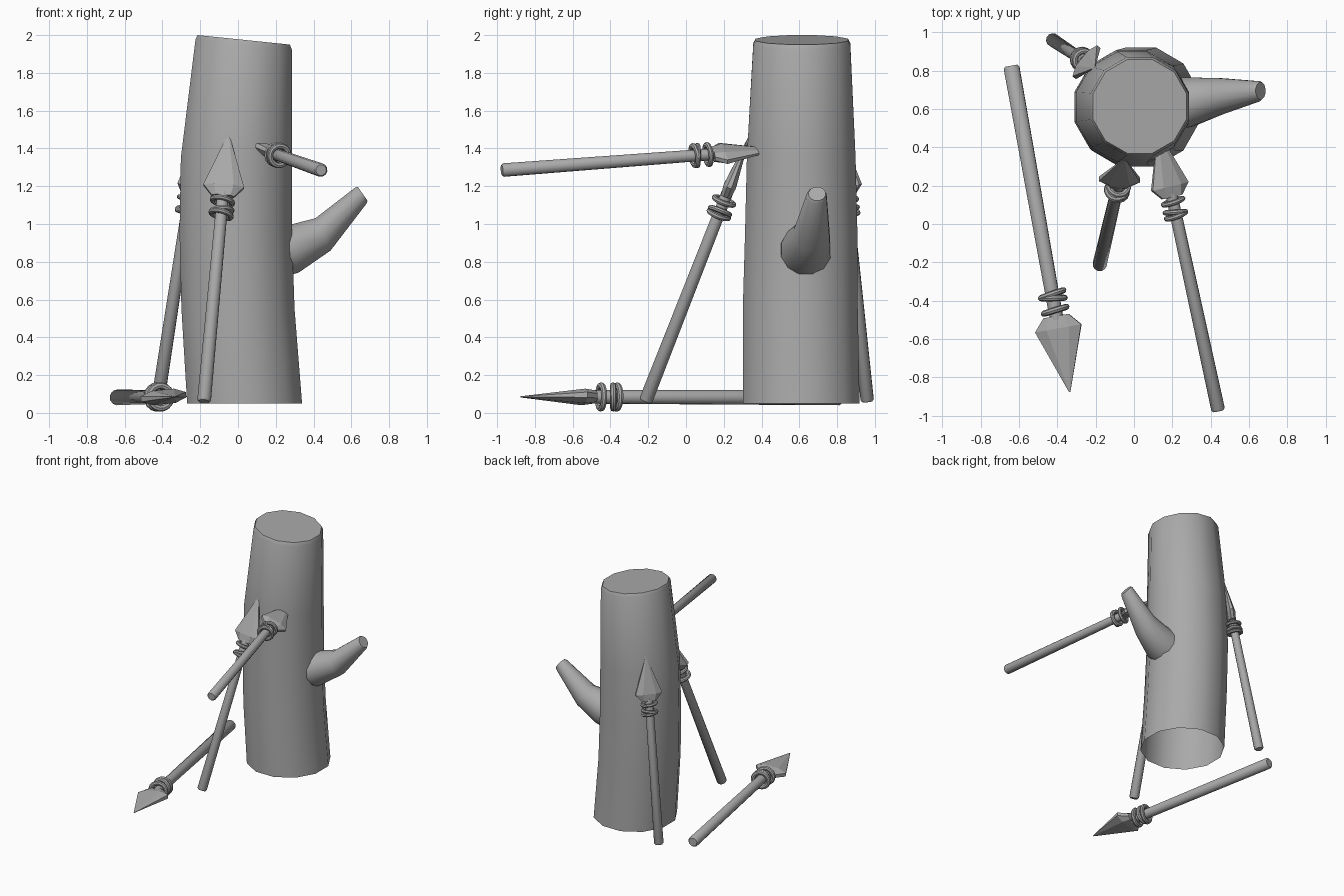
import bpy, bmesh, math
from mathutils import Vector, Matrix

if "Cube" in bpy.data.objects:
    bpy.data.objects.remove(bpy.data.objects["Cube"])

grey = bpy.data.materials.new("plain grey")
grey.diffuse_color = (0.4, 0.4, 0.4, 1)
grey.use_nodes = True
grey.node_tree.nodes["Principled BSDF"].inputs["Base Color"].default_value = grey.diffuse_color


def finish(name, bm, matrix=Matrix(), smooth=40):
    bmesh.ops.recalc_face_normals(bm, faces=bm.faces)
    me = bpy.data.meshes.new(name)
    bm.to_mesh(me)
    bm.free()
    me.transform(matrix)
    me.materials.append(grey)
    ob = bpy.data.objects.new(name, me)
    bpy.context.collection.objects.link(ob)
    if smooth:
        bpy.context.view_layer.objects.active = ob
        ob.select_set(True)
        bpy.ops.object.shade_smooth_by_angle(angle=math.radians(smooth))
        ob.select_set(False)
    return ob


def loft(rings, cap_start=True, cap_end=True):
    """Skin between rings of points."""
    bm = bmesh.new()
    vs = [[bm.verts.new(p) for p in ring] for ring in rings]
    n = len(vs[0])
    for a, b in zip(vs, vs[1:]):
        for i in range(n):
            j = (i + 1) % n
            bm.faces.new((a[i], a[j], b[j], b[i]))
    if cap_start:
        bm.faces.new(vs[0][::-1])
    if cap_end:
        bm.faces.new(vs[-1])
    return bm


def ellipse(c, u, v, n=12, phase=0.5):
    c, u, v = Vector(c), Vector(u), Vector(v)
    angles = [math.tau * (i + phase) / n for i in range(n)]
    return [c + u * math.cos(a) + v * math.sin(a) for a in angles]


# Trunk: open below, slanted top; rows are x, y, z, radius x, radius y, slant
rows = [(0.035, 0.61, 0.05, 0.315, 0.32, 0),
        (0.0, 0.605, 0.55, 0.31, 0.315, 0),
        (-0.012, 0.61, 0.95, 0.308, 0.308, 0),
        (-0.008, 0.61, 1.35, 0.305, 0.298, 0),
        (0.03, 0.613, 1.95, 0.264, 0.266, -0.028),
        (0.03, 0.613, 1.975, 0.253, 0.253, -0.026)]
finish("trunk", loft([ellipse((x, y, z), (rx, 0, s), (0, ry, 0))
                      for x, y, z, rx, ry, s in rows], cap_start=False))

# Broken branch stub: centre, radius, pitch of the ring
rows = [((0.22, 0.63, 0.85), 0.14, 5),
        ((0.30, 0.635, 0.87), 0.133, 10),
        ((0.45, 0.665, 0.945), 0.098, 25),
        ((0.65, 0.692, 1.15), 0.054, 35),
        ((0.66, 0.694, 1.16), 0.046, 35)]
rings = []
for c, r, pitch in rows:
    a = math.radians(pitch)
    rings.append(ellipse(c, (0, r, 0), (-r * math.sin(a), 0, r * math.cos(a))))
finish("branch_stub", loft(rings))


def spear(name, butt, tip, width_dir):
    """Spear laid out along local z at length 1.72, then scaled to fit."""
    butt, tip = Vector(butt), Vector(tip)
    length = (tip - butt).length
    z = (tip - butt).normalized()
    x = Vector(width_dir)
    x = (x - z * x.dot(z)).normalized()
    y = z.cross(x)
    m = (Matrix.Translation(butt) @ Matrix((x, y, z)).transposed().to_4x4()
         @ Matrix.Scale(length / 1.72, 4))

    # shaft
    finish(name + "_shaft", loft([ellipse((0, 0, h), (r, 0, 0), (0, r, 0))
           for h, r in ((0, 0.033), (0.012, 0.042), (1.34, 0.036))]), m)

    # cord rings, tilted and crossing each other
    for k, (h, tilt) in enumerate(((1.205, 9), (1.225, -9), (1.29, 7))):
        t = Matrix.Translation((0, 0, h)) @ Matrix.Rotation(math.radians(tilt), 4, 'Y')
        hoops = []
        for i in range(8):
            a = math.tau * i / 8
            r = 0.06 + 0.018 * math.cos(a)
            hoops.append(ellipse((0, 0, 0.016 * math.sin(a)), (r, 0, 0), (0, r, 0), 16))
        bm = loft(hoops + hoops[:1], False, False)
        bmesh.ops.remove_doubles(bm, verts=bm.verts, dist=1e-5)
        finish(f"{name}_cord_{k + 1}", bm, m @ t)

    # faceted flat head
    def section(h, w, t, f, e):
        return [Vector((px, py, h)) for px, py in
                ((w, -e), (w, e), (f, t), (-f, t), (-w, e), (-w, -e), (-f, -t), (f, -t))]
    finish(name + "_head", loft([section(1.32, 0.066, 0.03, 0.045, 0.012),
                                 section(1.385, 0.122, 0.038, 0.06, 0.014),
                                 section(1.72, 0.004, 0.003, 0.002, 0.001)]), m, 0)


spear("ground_spear", (-0.64, 0.825, 0.082), (-0.335, -0.875, 0.085), (1, 0.18, 0.1))
spear("front_spear", (-0.18, -0.215, 0.06), (-0.05, 0.34, 1.475), (1, 0, 0))
spear("stuck_spear", (0.44, -0.975, 1.285), (0.125, 0.48, 1.395), (-0.88, 0, 0.42))
spear("back_spear", (-0.425, 0.96, 0.06), (-0.205, 0.815, 1.49), (0.62, 0.78, 0))
